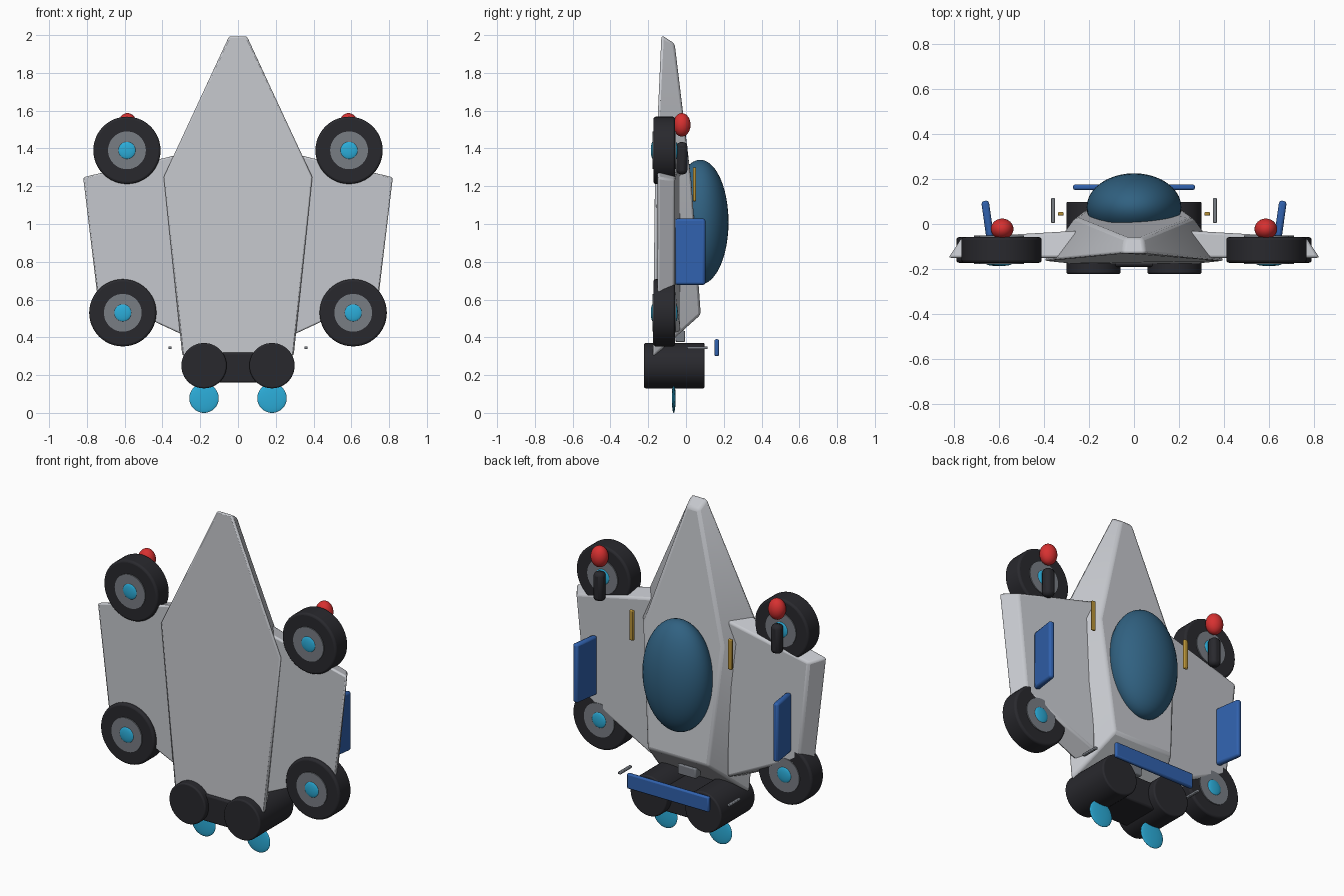
import bpy, bmesh, math
from mathutils import Matrix

if "Cube" in bpy.data.objects:
    bpy.data.objects.remove(bpy.data.objects["Cube"])


def material(name, r, g, b):
    m = bpy.data.materials.new(name)
    m.diffuse_color = (r, g, b, 1)
    m.use_nodes = True
    m.node_tree.nodes["Principled BSDF"].inputs["Base Color"].default_value = m.diffuse_color
    return m


GREY = material("pale_grey", .56, .575, .61)
BLACK = material("rubber_black", .022, .022, .027)
STEEL = material("steel_grey", .19, .205, .23)
CYAN = material("glow_cyan", .025, .42, .70)
RED = material("lamp_red", .68, .03, .03)
BLUE = material("fin_blue", .03, .12, .42)
GLASS = material("glass_blue", .03, .12, .22)
GOLD = material("trim_gold", .48, .29, .04)


def make(name, bm, mat, bevel=0, segments=2, smooth=True):
    bmesh.ops.recalc_face_normals(bm, faces=bm.faces[:])
    me = bpy.data.meshes.new(name)
    bm.to_mesh(me)
    bm.free()
    me.materials.append(mat)
    ob = bpy.data.objects.new(name, me)
    bpy.context.collection.objects.link(ob)
    if bevel:
        mod = ob.modifiers.new("soft_edges", 'BEVEL')
        mod.width = bevel
        mod.segments = segments
        mod.limit_method = 'ANGLE'
        mod.angle_limit = math.radians(25)
    if smooth:
        bpy.ops.object.select_all(action='DESELECT')
        ob.select_set(True)
        bpy.context.view_layer.objects.active = ob
        bpy.ops.object.shade_smooth_by_angle(angle=math.radians(35))
    return ob


def box(name, loc, size, mat, bevel=.006, rot_z=0):
    bm = bmesh.new()
    bmesh.ops.create_cube(bm, size=1, matrix=Matrix.Translation(loc)
                          @ Matrix.Rotation(rot_z, 4, 'Z') @ Matrix.Diagonal((*size, 1)))
    return make(name, bm, mat, bevel)


def ball(name, loc, radii, mat):
    bm = bmesh.new()
    bmesh.ops.create_uvsphere(bm, u_segments=40, v_segments=24, radius=1,
                              matrix=Matrix.Translation(loc) @ Matrix.Diagonal((*radii, 1)))
    return make(name, bm, mat)


def drum(name, x, z, y0, y1, r, mat, bevel=0):
    bm = bmesh.new()
    bmesh.ops.create_cone(bm, cap_ends=True, segments=48, radius1=r, radius2=r, depth=y1 - y0,
                          matrix=Matrix.Translation((x, (y0 + y1) / 2, z))
                          @ Matrix.Rotation(math.pi / 2, 4, 'X'))
    return make(name, bm, mat, bevel, 3)


def slab(name, lower, upper, mat, bevel):
    """Solid between two matching outlines."""
    bm = bmesh.new()
    a = [bm.verts.new(p) for p in lower]
    b = [bm.verts.new(p) for p in upper]
    bm.faces.new(a)
    bm.faces.new(b)
    for i in range(len(a)):
        j = (i + 1) % len(a)
        bm.faces.new((a[i], a[j], b[j], b[i]))
    return make(name, bm, mat, bevel, 2)


def mirrored(half):
    return half + [(-x, y, z) for x, y, z in reversed(half)]


# Hull: wide belly outline joined to a narrower raised deck outline
belly = mirrored([(.05, -.13, 2.0), (.40, -.165, 1.25), (.30, -.175, .295)])
deck = mirrored([(.04, -.06, 1.955), (.26, .03, 1.23), (.20, .078, .52)])
slab("hull", belly, deck, GREY, .014)

# Canopy and tail hatch
ball("canopy", (0, .075, 1.01), (.21, .15, .33), GLASS)
box("tail_hatch", (0, -.03, .405), (.12, .05, .06), STEEL)

# Tail crossbar and spoiler
box("tail_crossbar", (0, -.07, .24), (.34, .24, .16), BLACK, .01)
box("spoiler", (0, .163, .345), (.54, .024, .09), BLUE, .008)

for s, side in ((1, "right"), (-1, "left")):
    # Side wing with sloped rim
    low = [(.25, -.15, 1.385), (.825, -.15, 1.25), (.75, -.15, .62), (.25, -.15, .39)]
    top = [(.25, -.03, 1.36), (.765, -.06, 1.235), (.705, -.06, .65), (.25, -.03, .43)]
    slab("wing_" + side, [(x * s, y, z) for x, y, z in low],
         [(x * s, y, z) for x, y, z in top], GREY, .012)

    # Wheels with hub and glowing centre on both faces
    for where, x, z in (("upper", .588, 1.39), ("lower", .61, .53)):
        tag = where + "_" + side
        drum("tire_" + tag, x * s, z, -.172, -.058, .178, BLACK, .012)
        drum("hub_" + tag, x * s, z, -.178, -.052, .10, STEEL)
        for y, face in ((-.176, "front"), (-.054, "back")):
            ball("hub_glow_" + tag + "_" + face, (x * s, y, z), (.046, .01, .046), CYAN)

    # Thruster and its glow disc
    drum("thruster_" + side, .18 * s, .25, -.222, .098, .12, BLACK, .008)
    ball("thruster_glow_" + side, (.18 * s, -.065, .078), (.078, .01, .078), CYAN)

    # Upright fin, leaning outward
    box("fin_" + side, (.65 * s, .022, .853), (.034, .163, .35), BLUE, .012, -s * .14)

    # Lamp and its stalk
    ball("lamp_" + side, (.585 * s, -.022, 1.525), (.05, .046, .062), RED)
    box("lamp_stalk_" + side, (.585 * s, -.022, 1.348), (.06, .058, .17), BLACK, .02)

    # Gold trim bar and spoiler strut
    box("trim_bar_" + side, (.325 * s, .045, 1.21), (.026, .016, .18), GOLD, .005)
    box("spoiler_strut_" + side, (.36 * s, .06, .344), (.018, .11, .014), STEEL, .004)
